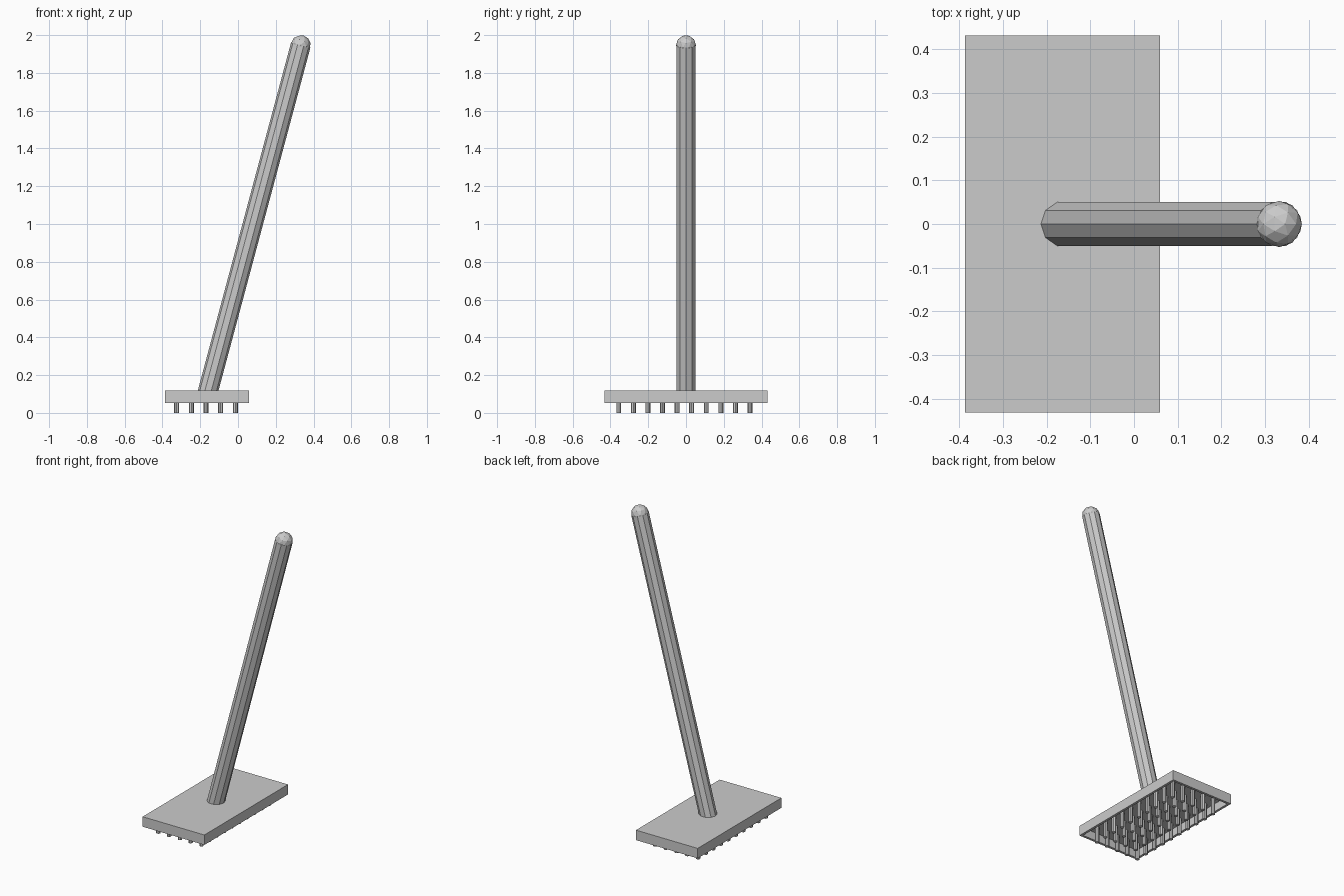
import bpy, bmesh, math
from mathutils import Matrix, Vector

if "Cube" in bpy.data.objects:
    bpy.data.objects.remove(bpy.data.objects["Cube"])


def make_object(name, bm):
    mesh = bpy.data.meshes.new(name)
    bmesh.ops.recalc_face_normals(bm, faces=bm.faces)
    bm.to_mesh(mesh)
    bm.free()
    obj = bpy.data.objects.new(name, mesh)
    bpy.context.collection.objects.link(obj)
    return obj


# Brush head: shallow tray, hollow on the underside
X0, X1, HALF_Y, Z0, Z1 = -0.386, 0.059, 0.431, 0.053, 0.118
CEILING = 0.105
bm = bmesh.new()
bmesh.ops.create_cube(bm, size=1, matrix=Matrix.Translation(((X0 + X1) / 2, 0, (Z0 + Z1) / 2))
                      @ Matrix.Diagonal((X1 - X0, 2 * HALF_Y, Z1 - Z0, 1)))
bm.normal_update()
bottom = min(bm.faces, key=lambda f: f.calc_center_median().z)
bmesh.ops.inset_region(bm, faces=[bottom], thickness=0.022)
cavity = bmesh.ops.extrude_face_region(bm, geom=[bottom])
bmesh.ops.translate(bm, verts=[g for g in cavity["geom"] if isinstance(g, bmesh.types.BMVert)],
                    vec=(0, 0, CEILING - Z0))
if bottom.is_valid:
    bmesh.ops.delete(bm, geom=[bottom], context='FACES_ONLY')
make_object("brush_head", bm)

# Bristles: 5 x 10 grid of thin pegs
bm = bmesh.new()
for i in range(5):
    for j in range(10):
        pos = (-0.325 + 0.0778 * i, -0.356 + 0.0772 * j, CEILING / 2)
        bmesh.ops.create_cone(bm, cap_ends=True, segments=8, radius1=0.013, radius2=0.013,
                              depth=CEILING, matrix=Matrix.Translation(pos))
make_object("bristles", bm)

# Handle: leaning ten-sided pole, sheared flat where it meets the head
R = 0.053
top = Vector((0.332, 0, 2 - R))
tilt = Matrix.Rotation(math.radians(15), 4, 'Y')
length = 2.0
bm = bmesh.new()
bmesh.ops.create_cone(bm, cap_ends=True, segments=10, radius1=R, radius2=R, depth=length,
                      matrix=Matrix.Translation(top) @ tilt @ Matrix.Translation((0, 0, -length / 2))
                      @ Matrix.Rotation(math.pi / 2, 4, 'Z'))
cut = bmesh.ops.bisect_plane(bm, geom=bm.verts[:] + bm.edges[:] + bm.faces[:],
                             plane_co=(0, 0, 0.11), plane_no=(0, 0, 1), clear_inner=True)
bmesh.ops.holes_fill(bm, edges=[e for e in bm.edges if e.is_boundary])
make_object("handle", bm)

# Rounded end of the handle
bm = bmesh.new()
bmesh.ops.create_icosphere(bm, subdivisions=2, radius=R, matrix=Matrix.Translation(top) @ tilt)
make_object("handle_tip", bm)
